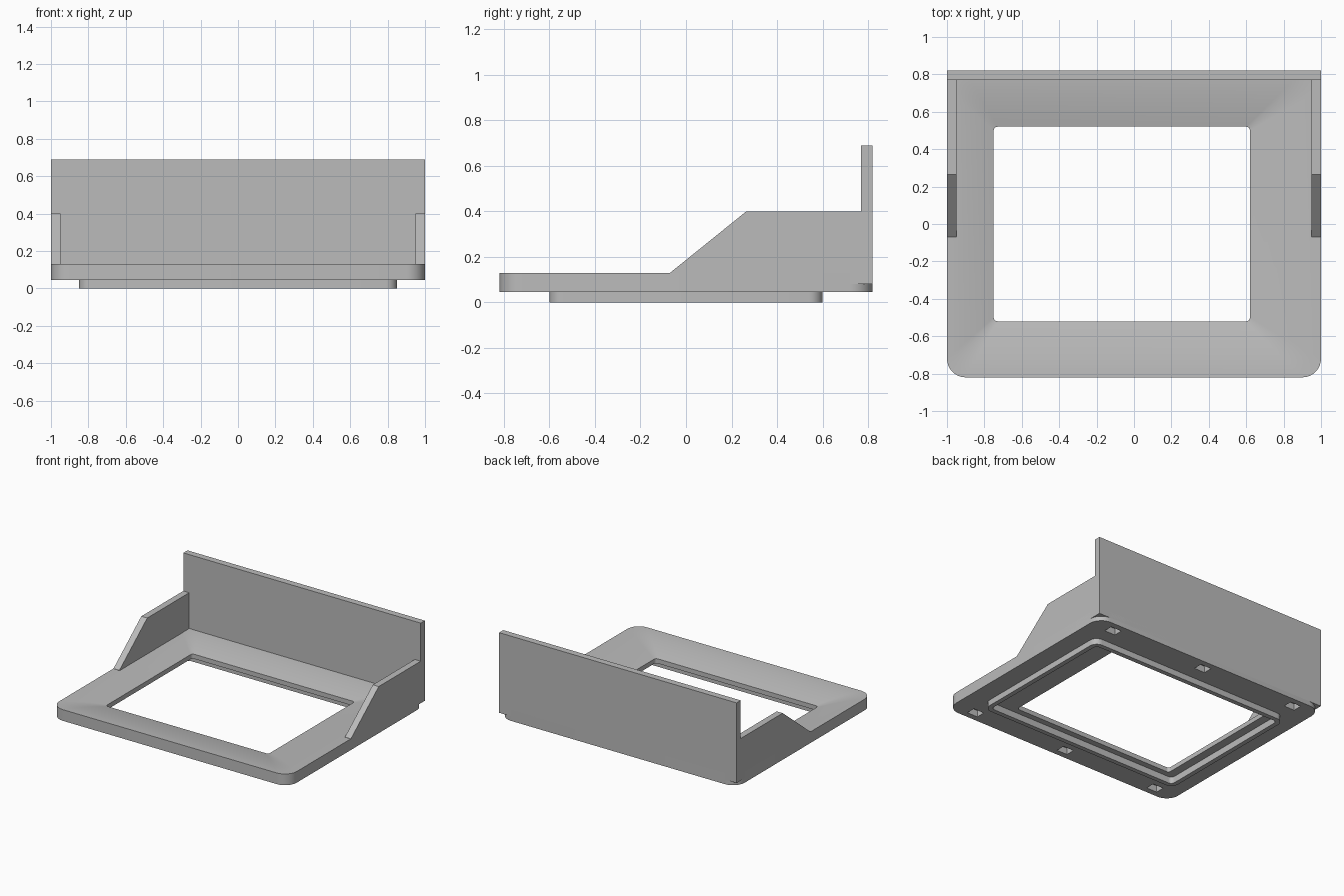
import bpy, bmesh, math

cube = bpy.data.objects.get("Cube")
if cube:
    bpy.data.objects.remove(cube, do_unlink=True)

grey = bpy.data.materials.new("plain grey")
grey.use_nodes = True
colour = (0.5, 0.5, 0.5, 1)
grey.diffuse_color = colour
grey.node_tree.nodes["Principled BSDF"].inputs["Base Color"].default_value = colour


def finish(name, bm):
    bmesh.ops.recalc_face_normals(bm, faces=bm.faces)
    mesh = bpy.data.meshes.new(name)
    bm.to_mesh(mesh)
    bm.free()
    mesh.materials.append(grey)
    ob = bpy.data.objects.new(name, mesh)
    bpy.context.collection.objects.link(ob)
    return ob


def prism(name, profile, x0, x1):
    """Extrude a (y, z) profile along x."""
    bm = bmesh.new()
    face = bm.faces.new([bm.verts.new((x0, y, z)) for y, z in profile])
    new = bmesh.ops.extrude_face_region(bm, geom=[face])["geom"]
    verts = [v for v in new if isinstance(v, bmesh.types.BMVert)]
    bmesh.ops.translate(bm, verts=verts, vec=(x1 - x0, 0, 0))
    return finish(name, bm)


def box(name, x0, x1, y0, y1, z0, z1):
    return prism(name, [(y0, z0), (y1, z0), (y1, z1), (y0, z1)], x0, x1)


def rounded_loop(bm, rect, z, steps=8):
    """Rounded rectangle from (left, right, half depth, corner radius)."""
    left, right, half, r = rect
    verts = []
    corners = [(right - r, half - r), (left + r, half - r),
               (left + r, r - half), (right - r, r - half)]
    for i, (cx, cy) in enumerate(corners):
        for k in range(steps + 1):
            a = math.pi / 2 * (i + k / steps)
            verts.append(bm.verts.new((cx + r * math.cos(a), cy + r * math.sin(a), z)))
    return verts


# Frame: one closed cross-section swept around the opening
outer = (-1, 1, 0.82, 0.1)
opening = (-0.75, 0.62, 0.52, 0.02)
lip_out = (-0.85, 0.85, 0.6, 0.06)
lip_in = (-0.815, 0.815, 0.565, 0.03)
base, rim, inner_top, ceiling = 0.045, 0.13, 0.085, 0.05

section = [(opening, ceiling), (lip_in, ceiling), (lip_in, 0), (lip_out, 0),
           (lip_out, base), (outer, base), (outer, rim)]
slope_steps = 8
for i in range(1, slope_steps + 1):
    t = i / slope_steps
    rect = tuple(a + (b - a) * t for a, b in zip(outer, opening))
    section.append((rect, rim - (rim - inner_top) * t ** 1.6))

bm = bmesh.new()
loops = [rounded_loop(bm, rect, z) for rect, z in section]
for a, b in zip(loops, loops[1:] + loops[:1]):
    for i in range(len(a)):
        j = (i + 1) % len(a)
        bm.faces.new((a[i], a[j], b[j], b[i]))
frame = finish("frame", bm)

# Six small pockets in the underside
for x in (-0.81, 0, 0.81):
    for y in (-0.74, 0.74):
        cutter = box("pocket_cutter", x - 0.045, x + 0.045, y - 0.035, y + 0.035, 0.02, 0.095)
        cutter.hide_render = True
        mod = frame.modifiers.new("pocket", "BOOLEAN")
        mod.operation = "DIFFERENCE"
        mod.solver = "EXACT"
        mod.object = cutter
        bpy.context.view_layer.objects.active = frame
        bpy.ops.object.modifier_apply(modifier=mod.name)
        bpy.data.objects.remove(cutter, do_unlink=True)

bpy.ops.object.select_all(action="DESELECT")
frame.select_set(True)
bpy.context.view_layer.objects.active = frame
bpy.ops.object.shade_smooth_by_angle(angle=math.radians(25))

# Back wall and the two sloped side panels, square over the rounded corners
box("back_wall", -1, 1, 0.77, 0.82, 0.08, 0.69)
panel = [(-0.07, 0.08), (0.77, 0.08), (0.77, 0.4), (0.265, 0.4), (-0.07, rim)]
for name, x in (("right_panel", -1), ("left_panel", 0.95)):
    prism(name, panel, x, x + 0.05)
